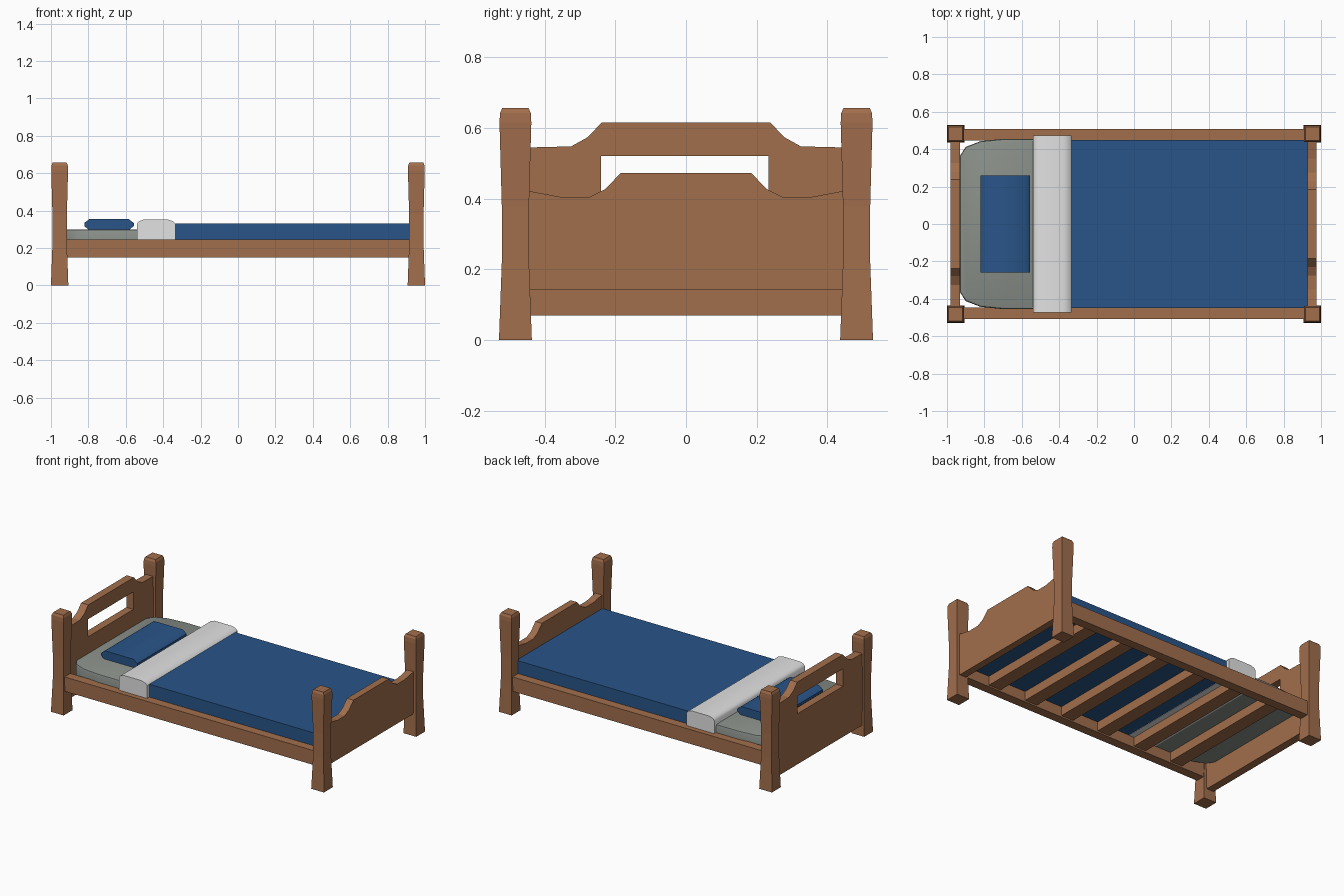
import bpy, bmesh
from math import radians
from mathutils import Vector

if "Cube" in bpy.data.objects:
    bpy.data.objects.remove(bpy.data.objects["Cube"])


def material(name, r, g, b):
    lin = [((c / 255 + 0.055) / 1.055) ** 2.4 for c in (r, g, b)]
    m = bpy.data.materials.new(name)
    m.diffuse_color = (*lin, 1)
    m.use_nodes = True
    m.node_tree.nodes["Principled BSDF"].inputs["Base Color"].default_value = m.diffuse_color
    return m


WOOD = material("brown wood", 161, 110, 76)
BLUE = material("blue cloth", 41, 85, 137)
GREY = material("grey mattress", 138, 144, 138)
WHITE = material("white sheet", 226, 226, 226)


def finish(bm, name, mat):
    bmesh.ops.recalc_face_normals(bm, faces=bm.faces)
    me = bpy.data.meshes.new(name)
    bm.to_mesh(me)
    bm.free()
    me.materials.append(mat)
    ob = bpy.data.objects.new(name, me)
    bpy.context.collection.objects.link(ob)
    return ob


def prism(name, mat, pts, axis, lo, hi, bevel=0, segs=1):
    """Extrude a 2D outline along an axis; optionally bevel the upper rim."""
    def place(p, d):
        return {"x": (d, p[0], p[1]), "y": (p[0], d, p[1]), "z": (p[0], p[1], d)}[axis]
    bm = bmesh.new()
    face = bm.faces.new([bm.verts.new(place(p, lo)) for p in pts])
    new = bmesh.ops.extrude_face_region(bm, geom=[face])["geom"]
    step = Vector(place((0, 0), hi - lo))
    bmesh.ops.translate(bm, vec=step, verts=[v for v in new if isinstance(v, bmesh.types.BMVert)])
    if bevel:
        i = "xyz".index(axis)
        rim = [e for e in bm.edges if all(abs(v.co[i] - hi) < 1e-5 for v in e.verts)]
        bmesh.ops.bevel(bm, geom=rim, offset=bevel, segments=segs, profile=0.5, affect='EDGES')
    return finish(bm, name, mat)


def box(name, mat, x0, x1, y0, y1, z0, z1):
    return prism(name, mat, [(x0, y0), (x1, y0), (x1, y1), (x0, y1)], "z", z0, z1)


def smooth(ob):
    bpy.ops.object.select_all(action='DESELECT')
    ob.select_set(True)
    bpy.context.view_layer.objects.active = ob
    bpy.ops.object.shade_smooth_by_angle(angle=radians(40))


def post(name, cx, cy):
    rings = [(0, .0465), (.22, .0385), (.38, .0385), (.615, .045), (.642, .0435), (.657, .037)]
    bm = bmesh.new()
    loops = [[bm.verts.new((cx + sx * h, cy + sy * h, z))
              for sx, sy in ((-1, -1), (1, -1), (1, 1), (-1, 1))] for z, h in rings]
    for a, b in zip(loops, loops[1:]):
        for i in range(4):
            j = (i + 1) % 4
            bm.faces.new((a[i], a[j], b[j], b[i]))
    bm.faces.new(loops[0])
    bm.faces.new(loops[-1])
    finish(bm, name, WOOD)


def mirrored(half):
    return half + [(-y, z) for y, z in reversed(half)]


# corner posts
for ex, end in ((-1, "head"), (1, "foot")):
    for ey, side in ((-1, "front"), (1, "back")):
        post(f"{end}_{side}_post", ex * .9535, ey * .4825)

# side rails
for s, side in ((-1, "front"), (1, "back")):
    y0, y1 = sorted((s * .447, s * .508))
    box(f"{side}_side_rail", WOOD, -.94, .94, y0, y1, .15, .245)

# slats under the bed
for i in range(6):
    x = .70 - i * .28
    box(f"slat_{i + 1}", WOOD, x - .045, x + .045, -.45, .45, .16, .22)

# headboard with a hand slot
head = prism("headboard", WOOD, mirrored([
    (-.445, .07), (-.445, .545), (-.325, .548), (-.278, .574), (-.239, .615)]),
    "x", -.982, -.93)
cutter = box("slot_cutter", WOOD, -1.1, -.8, -.241, .234, .405, .521)
mod = head.modifiers.new("slot", 'BOOLEAN')
mod.operation = 'DIFFERENCE'
mod.solver = 'EXACT'
mod.object = cutter
bpy.context.view_layer.objects.active = head
bpy.ops.object.modifier_apply(modifier="slot")
bpy.data.objects.remove(cutter)

# footboard
prism("footboard", WOOD, mirrored([
    (-.445, .143), (-.445, .422), (-.35, .404), (-.275, .404), (-.229, .427), (-.184, .473)]),
    "x", .927, .975)

# mattress with rounded head corners
smooth(prism("mattress", GREY, [
    (-.53, -.455), (-.7, -.455), (-.82, -.443), (-.9, -.412), (-.93, -.365),
    (-.93, .365), (-.9, .412), (-.82, .443), (-.7, .455), (-.53, .455)],
    "z", .22, .30, .012, 2))

# blanket
box("blanket", BLUE, -.338, .93, -.45, .45, .22, .33)

# folded sheet across the bed
smooth(prism("folded_sheet", WHITE, [
    (-.54, .218), (-.54, .33), (-.53, .343), (-.505, .352),
    (-.375, .352), (-.347, .343), (-.335, .33), (-.335, .218)],
    "y", -.474, .474))

# pillow
smooth(prism("pillow", BLUE, [
    (-.822, .318), (-.822, .334), (-.795, .355), (-.585, .355),
    (-.557, .334), (-.557, .318), (-.58, .299), (-.8, .299)],
    "y", -.258, .258))
